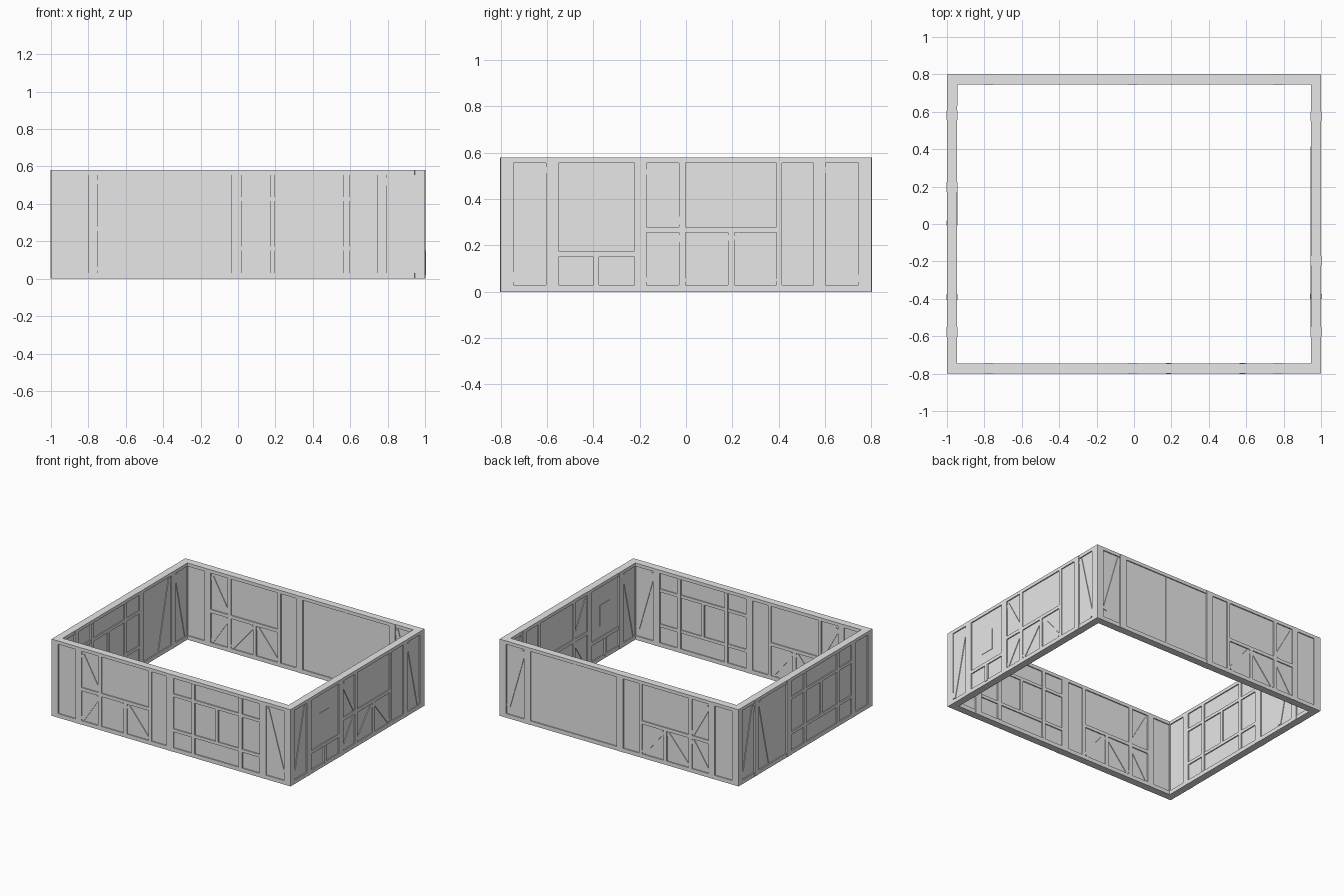
import bpy
from mathutils import Matrix, Vector
from math import radians

if "Cube" in bpy.data.objects:
    bpy.data.objects.remove(bpy.data.objects["Cube"], do_unlink=True)

mat = bpy.data.materials.new("plain grey")
mat.use_nodes = True
mat.diffuse_color = (0.8, 0.8, 0.8, 1)
mat.node_tree.nodes["Principled BSDF"].inputs["Base Color"].default_value = (0.8, 0.8, 0.8, 1)

HEIGHT, THICK = 0.58, 0.055
SILL, PLATE = 0.03, 0.555          # top of sill, underside of top plate
PANEL, BRACE, TIMBER = 0.039, 0.049, THICK
HALF_X, HALF_Y = 1.0, 0.8

# Each wall is drawn in its own (u, z) plane and placed by a matrix
WALLS = {
    "front": Matrix.Translation((0, -HALF_Y + THICK / 2, 0)),
    "back": Matrix.Translation((0, HALF_Y - THICK / 2, 0)),
    "left": Matrix.Translation((HALF_X - THICK / 2, 0, 0)) @ Matrix.Rotation(radians(90), 4, 'Z'),
    "right": Matrix.Translation((-HALF_X + THICK / 2, 0, 0)) @ Matrix.Rotation(radians(90), 4, 'Z'),
}


def prism(wall, part, outline, depth):
    """Extrude a wall-plane outline through the wall, centred on its mid plane."""
    n = len(outline)
    verts = [WALLS[wall] @ Vector((u, s * depth / 2, z)) for s in (-1, 1) for u, z in outline]
    faces = [list(range(n)), list(range(2 * n - 1, n - 1, -1))]
    faces += [[i, i + n, (i + 1) % n + n, (i + 1) % n] for i in range(n)]
    mesh = bpy.data.meshes.new(part)
    mesh.from_pydata(verts, [], faces)
    mesh.materials.append(mat)
    obj = bpy.data.objects.new(wall + "_" + part, mesh)
    bpy.context.collection.objects.link(obj)


def beam(wall, part, u0, u1, z0, z1, depth=TIMBER):
    prism(wall, part, [(u0, z0), (u1, z0), (u1, z1), (u0, z1)], depth)


def post(wall, u0, u1, z0=SILL, z1=PLATE, depth=TIMBER):
    beam(wall, "post", u0, u1, z0, z1, depth)


def main_post(wall, u0, u1):
    beam(wall, "main_post", u0, u1, 0, HEIGHT, TIMBER + 0.003)


def brace(wall, a, b, width=0.032):
    """Diagonal timber between two points of the wall plane."""
    a, b = Vector(a), Vector(b)
    d = (b - a).normalized()
    side = Vector((-d.y, d.x)) * width / 2
    prism(wall, "brace", [a - side, b - side, b + side, a + side], BRACE)


def shell(wall, half):
    """Infill panel, sill, top plate and corner posts of a wall."""
    beam(wall, "panel", -half + 0.01, half - 0.01, 0.005, HEIGHT - 0.005, PANEL)
    beam(wall, "sill", -half, half, 0, SILL)
    beam(wall, "top_plate", -half, half, PLATE, HEIGHT)
    for s in (-1, 1):
        beam(wall, "corner_post", *sorted((s * half, s * (half - THICK))), 0, HEIGHT)


def braced_bay(wall, u):
    """Bay with a mid rail, two posts, a stub and four braces; u is its left edge."""
    beam(wall, "mid_rail", u, u + 0.585, 0.255, 0.28)
    post(wall, u + 0.14, u + 0.168)
    post(wall, u + 0.56, u + 0.585)
    post(wall, u + 0.352, u + 0.38, SILL, 0.255)
    brace(wall, (u + 0.005, 0.53), (u + 0.14, 0.29))
    brace(wall, (u + 0.005, 0.04), (u + 0.14, 0.245))
    brace(wall, (u + 0.175, 0.04), (u + 0.35, 0.245))
    brace(wall, (u + 0.552, 0.04), (u + 0.385, 0.245))


def window_bay(wall, u, s):
    """Bay with two rails, posts and a central stub, running from u in direction s."""
    def span(a, b):
        return sorted((u + s * a, u + s * b))
    beam(wall, "upper_rail", *span(0, 0.72), 0.415, 0.438)
    beam(wall, "lower_rail", *span(0, 0.72), 0.15, 0.173)
    post(wall, *span(0.152, 0.178), depth=TIMBER + 0.004)
    post(wall, *span(0.545, 0.575), depth=TIMBER + 0.004)
    post(wall, *span(0.35, 0.374), 0.173, 0.415)


# Long walls share their framing, apart from the bay right of centre
for wall in ("front", "back"):
    shell(wall, HALF_X)
    for u0, u1 in ((-0.8, -0.75), (-0.035, 0.02), (0.742, 0.795)):
        main_post(wall, u0, u1)
    braced_bay(wall, -0.75)
    brace(wall, (0.80, 0.54), (0.93, 0.09))
window_bay("front", 0.02, 1)
post("back", 0.37, 0.382, depth=PANEL + 0.006)

# Left wall: small shuttered window bay and a braced bay
shell("left", HALF_Y)
for u0, u1 in ((-0.605, -0.55), (-0.222, -0.17), (0.55, 0.602)):
    main_post("left", u0, u1)
brace("left", (-0.738, 0.04), (-0.615, 0.54))
brace("left", (0.613, 0.54), (0.735, 0.04))
braced_bay("left", -0.17)
beam("left", "lower_rail", -0.55, -0.222, 0.15, 0.175)
post("left", -0.4, -0.375, 0.02, 0.15, TIMBER + 0.008)
beam("left", "window_pane", -0.445, -0.33, 0.255, 0.415, PANEL + 0.006)

# Right wall: window bay and steeply braced narrow bay
shell("right", HALF_Y)
for u0, u1 in ((-0.603, -0.55), (0.17, 0.225), (0.555, 0.608)):
    main_post("right", u0, u1)
window_bay("right", 0.17, -1)
brace("right", (0.735, 0.04), (0.618, 0.54))
brace("right", (0.42, 0.04), (0.54, 0.54))
